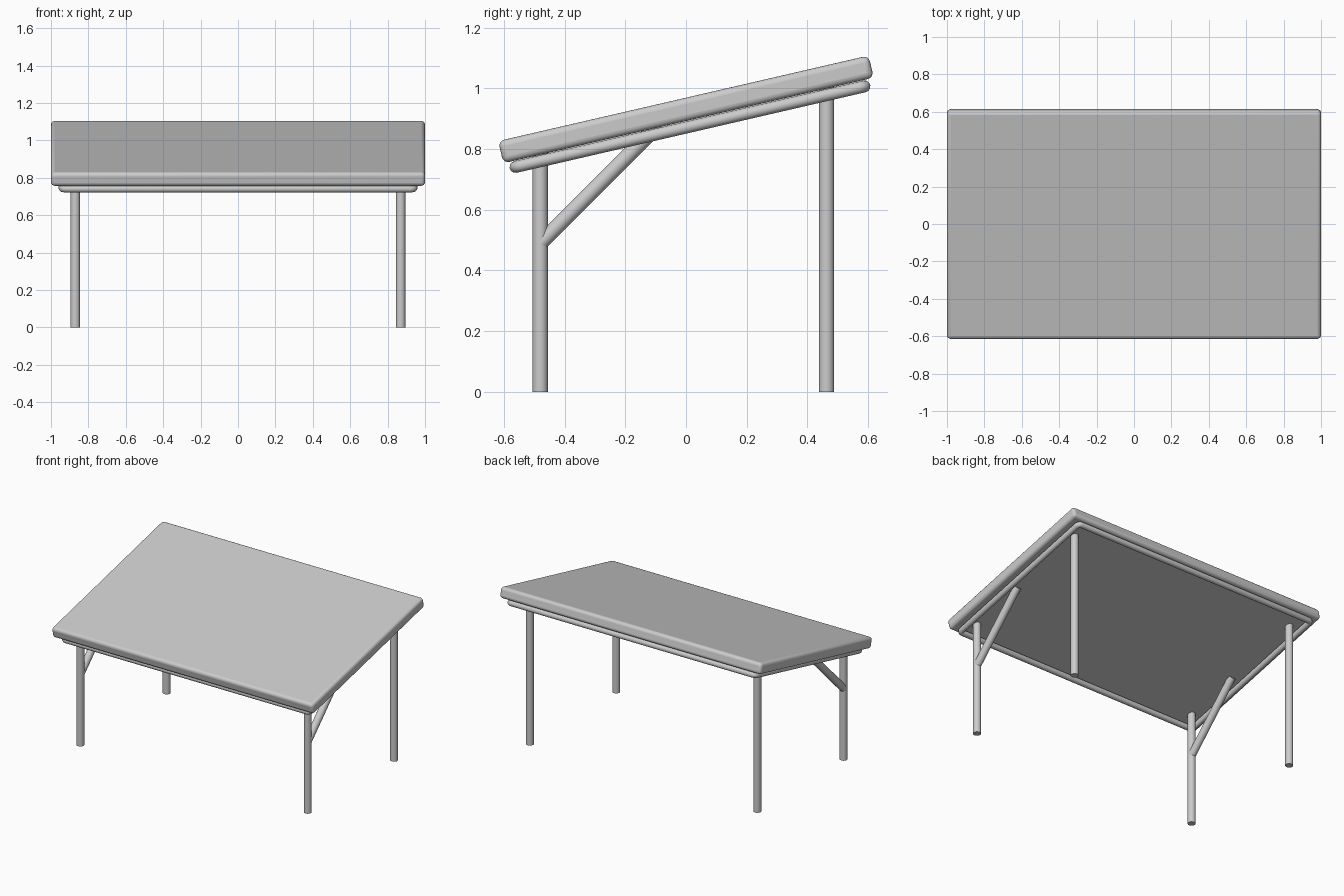
import bpy, math
from mathutils import Vector, Matrix

if "Cube" in bpy.data.objects:
    bpy.data.objects.remove(bpy.data.objects["Cube"])

TILT = math.radians(13)
CENTRE = Vector((0, 0, 0.9305))
SLOPE = Matrix.Translation(CENTRE) @ Matrix.Rotation(TILT, 4, 'X')


def smooth(obj):
    bpy.ops.object.select_all(action='DESELECT')
    obj.select_set(True)
    bpy.context.view_layer.objects.active = obj
    bpy.ops.object.shade_smooth_by_angle(angle=math.radians(40))


def rod(name, a, b, r):
    a, b = Vector(a), Vector(b)
    d = b - a
    bpy.ops.mesh.primitive_cylinder_add(vertices=24, radius=r, depth=d.length,
                                        location=(a + b) / 2)
    obj = bpy.context.object
    obj.name = name
    obj.rotation_euler = d.to_track_quat('Z', 'Y').to_euler()
    smooth(obj)
    return obj


# Sloped top slab with rounded edges
bpy.ops.mesh.primitive_cube_add(size=1)
slab = bpy.context.object
slab.name = "top_slab"
slab.data.transform(Matrix.Diagonal((2.0, 1.252, 0.075, 1)))
slab.matrix_world = SLOPE
bevel = slab.modifiers.new("round_edges", 'BEVEL')
bevel.width = 0.02
bevel.segments = 4
smooth(slab)

# Tubular frame under the slab, a closed path with tight corners
HX, HY, CR = 0.94, 0.59, 0.02
path = []
for i, (sx, sy) in enumerate([(1, 1), (-1, 1), (-1, -1), (1, -1)]):
    for k in range(5):
        t = math.radians(90 * i + 22.5 * k)
        path.append((sx * (HX - CR) + CR * math.cos(t),
                     sy * (HY - CR) + CR * math.sin(t), -0.0585, 1))
curve = bpy.data.curves.new("under_frame", 'CURVE')
curve.dimensions = '3D'
curve.bevel_depth = 0.0195
curve.bevel_resolution = 4
spline = curve.splines.new('POLY')
spline.points.add(len(path) - 1)
for p, co in zip(spline.points, path):
    p.co = co
spline.use_cyclic_u = True
frame = bpy.data.objects.new("under_frame", curve)
bpy.context.collection.objects.link(frame)
frame.matrix_world = SLOPE
bpy.ops.object.select_all(action='DESELECT')
frame.select_set(True)
bpy.context.view_layer.objects.active = frame
bpy.ops.object.convert(target='MESH')
smooth(bpy.context.object)

# Legs and diagonal braces on both sides
for side, s in (("right", 1), ("left", -1)):
    x = s * 0.87
    for end, y in (("front", -0.48), ("back", 0.463)):
        top = CENTRE.z + y * math.tan(TILT) - 0.005
        rod(f"{end}_leg_{side}", (x, y, 0), (x, y, top), 0.025)
    rod(f"brace_{side}", (x, -0.48, 0.489), (x, -0.09, 0.879), 0.025)
